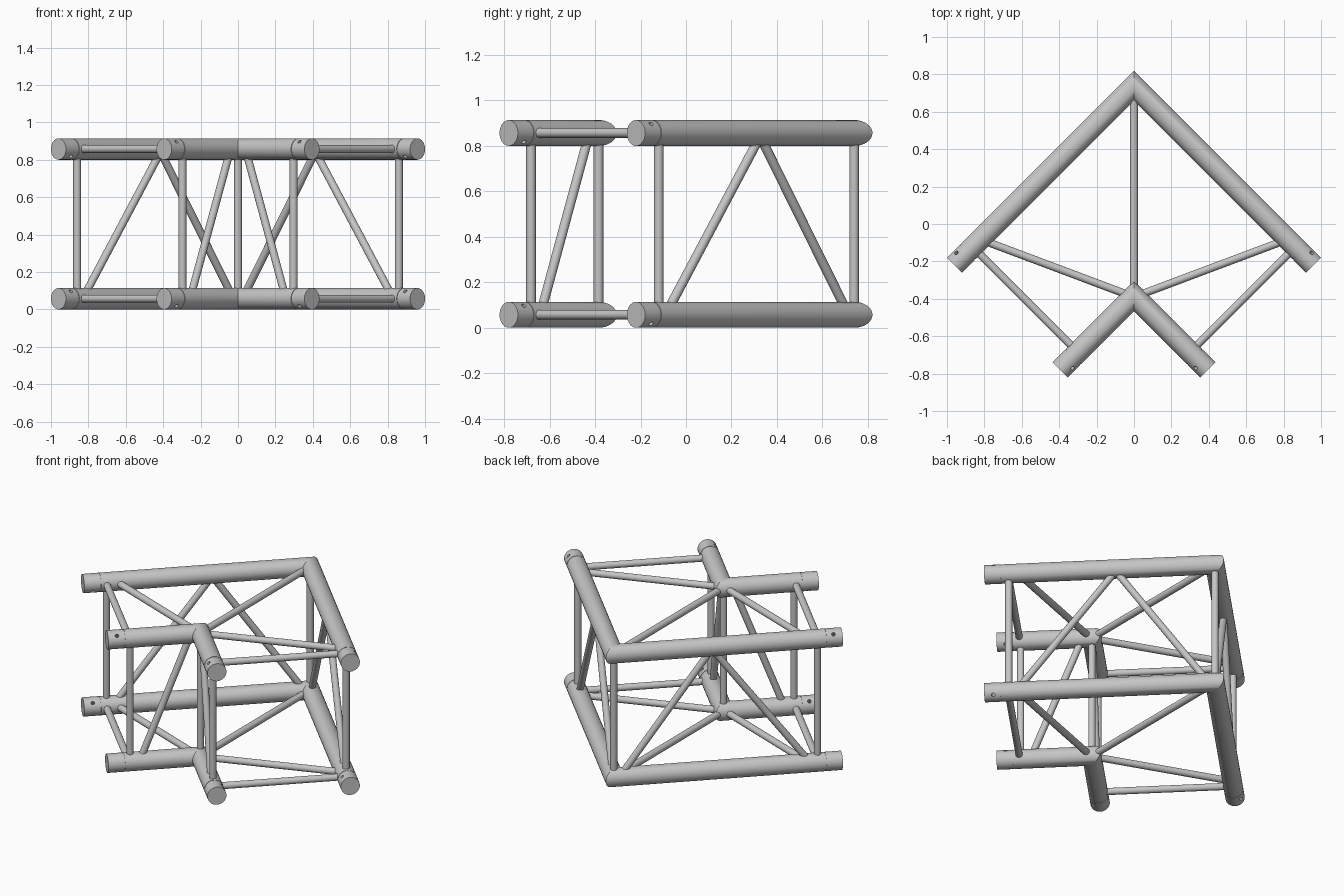
import bpy, bmesh, math
from mathutils import Vector

if "Cube" in bpy.data.objects:
    bpy.data.objects.remove(bpy.data.objects["Cube"])

R, r = 0.057, 0.021            # chord and brace radii
LOW, HIGH = R, 0.857           # chord centre heights
SEG = 32
D = math.sqrt(0.5)

metal = bpy.data.materials.new("aluminium_grey")
metal.diffuse_color = (0.56, 0.56, 0.56, 1)
metal.use_nodes = True
metal.node_tree.nodes["Principled BSDF"].inputs["Base Color"].default_value = metal.diffuse_color


def finish(name, bm):
    bmesh.ops.recalc_face_normals(bm, faces=bm.faces[:])
    me = bpy.data.meshes.new(name)
    bm.to_mesh(me)
    bm.free()
    me.materials.append(metal)
    ob = bpy.data.objects.new(name, me)
    bpy.context.collection.objects.link(ob)
    return ob


def smooth(ob):
    bpy.ops.object.select_all(action='DESELECT')
    ob.select_set(True)
    bpy.context.view_layer.objects.active = ob
    bpy.ops.object.shade_smooth_by_angle(angle=math.radians(35))


def loft(name, rings):
    """Skin a list of closed rings and cap both ends."""
    bm = bmesh.new()
    vs = [[bm.verts.new(p) for p in ring] for ring in rings]
    for a, b in zip(vs, vs[1:]):
        for i in range(len(a)):
            j = (i + 1) % len(a)
            bm.faces.new((a[i], a[j], b[j], b[i]))
    bm.faces.new(vs[0])
    bm.faces.new(vs[-1])
    return finish(name, bm)


def tube(name, a, b, rad=r, seg=20):
    a, b = Vector(a), Vector(b)
    q = (b - a).to_track_quat('Z', 'Y')
    circle = [q @ Vector((rad * math.cos(t), rad * math.sin(t), 0))
              for t in (2 * math.pi * i / seg for i in range(seg))]
    ob = loft(name, [[a + c for c in circle], [b + c for c in circle]])
    smooth(ob)
    return ob


def chord(name, corner_y, reach, z, out):
    """Mitred V-shaped main tube with grooved end sleeves and pin holes."""
    angles = [2 * math.pi * i / SEG for i in range(SEG)]

    def ring(s, dist, rad):
        c = Vector((s * dist, corner_y - dist, z))
        n = Vector((s * D, D, 0))
        return [c + n * rad * math.cos(t) + Vector((0, 0, rad * math.sin(t))) for t in angles]

    seam, g = reach - 0.07, 0.0015
    stops = [(reach, R), (seam + g, R), (seam + g, R - 0.003), (seam - g, R - 0.003), (seam - g, R)]
    mitre = [Vector((0, corner_y + R * math.cos(t) / D, z + R * math.sin(t))) for t in angles]
    rings = [ring(-1, d, q) for d, q in stops] + [mitre] + [ring(1, d, q) for d, q in reversed(stops)]
    ob = loft(name, rings)

    # slanted pin hole through each end sleeve
    up = 1 if z > 0.4 else -1
    for s in (-1, 1):
        d = reach - 0.038
        c = Vector((s * d, corner_y - d, z))
        axis = Vector((s * D * out, D * out, up)).normalized() * 0.1
        cutter = tube("pin_hole_cutter", c - axis, c + axis, 0.011, 16)
        cutter.hide_render = True
        cutter.hide_set(True)
        mod = ob.modifiers.new("pin_hole", 'BOOLEAN')
        mod.operation = 'DIFFERENCE'
        mod.solver = 'EXACT'
        mod.object = cutter
        bpy.context.view_layer.update()
        bpy.ops.object.select_all(action='DESELECT')
        ob.select_set(True)
        bpy.context.view_layer.objects.active = ob
        bpy.ops.object.modifier_apply(modifier=mod.name)
        bpy.data.objects.remove(cutter)
    smooth(ob)


OUT_Y, IN_Y = 0.74, -0.385     # corner positions of the two chords


def outer(x, z):
    return (x, OUT_Y - abs(x), z)


def inner(x, z):
    return (x, IN_Y - abs(x), z)


# main chords and level bracing, bottom and top
for label, z in (("bottom", LOW), ("top", HIGH)):
    chord(label + "_outer_chord", OUT_Y, 0.96, z, 1)
    chord(label + "_inner_chord", IN_Y, 0.395, z, -1)
    tube(label + "_corner_brace", outer(0, z), inner(0, z))
    for s, side in ((-1, "left"), (1, "right")):
        tube(f"{label}_{side}_end_brace", outer(s * 0.863, z), inner(s * 0.3, z))
        tube(f"{label}_{side}_slant_brace", outer(s * 0.822, z), (s * 0.02, -0.383, z))

# corner posts
tube("outer_corner_post", outer(0, LOW), outer(0, HIGH))
tube("inner_corner_post", inner(0, LOW), inner(0, HIGH))

# end posts and upright diagonals on both sides
lo, hi = 0.08, 0.834
for s, side in ((-1, "left"), (1, "right")):
    tube(side + "_outer_post", outer(s * 0.86, LOW), outer(s * 0.86, HIGH))
    tube(side + "_inner_post", inner(s * 0.297, LOW), inner(s * 0.297, HIGH))
    tube(side + "_outer_diagonal_a", outer(s * 0.818, lo), outer(s * 0.418, hi))
    tube(side + "_outer_diagonal_b", outer(s * 0.41, hi), outer(s * 0.036, lo))
    tube(side + "_inner_diagonal", inner(s * 0.046, hi), inner(s * 0.25, lo))
